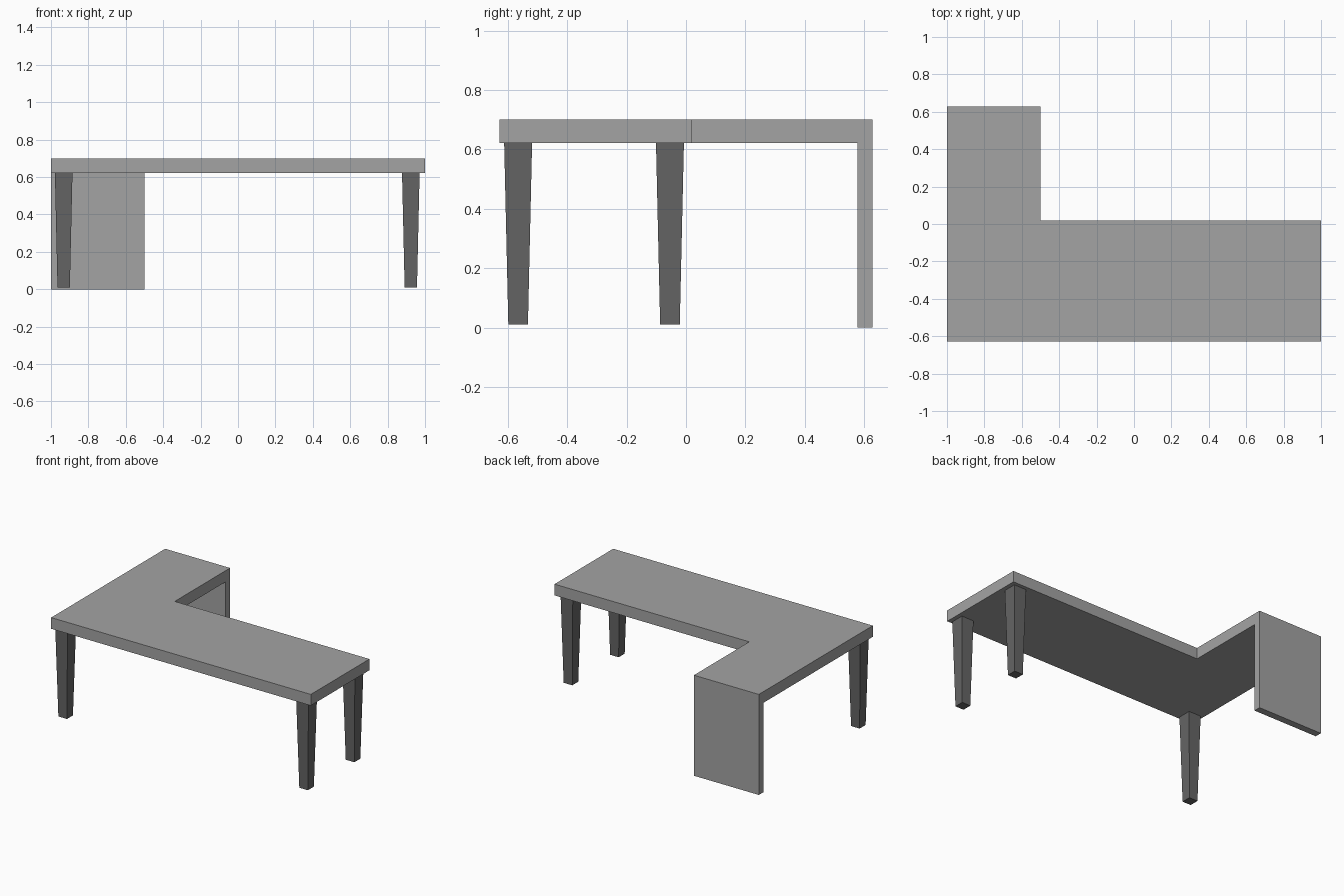
import bpy, bmesh

if "Cube" in bpy.data.objects:
    bpy.data.objects.remove(bpy.data.objects["Cube"])

UNDERSIDE, TOP = 0.622, 0.70
BACK, PANEL_FRONT, FRONT, INNER = 0.627, 0.578, -0.627, 0.018


def grey(name, value):
    mat = bpy.data.materials.new(name)
    mat.diffuse_color = (value, value, value, 1)
    mat.use_nodes = True
    mat.node_tree.nodes["Principled BSDF"].inputs["Base Color"].default_value = mat.diffuse_color
    return mat


def prism(name, bottom, top, mat):
    """Closed solid between two matching (x, y, z) outlines."""
    bm = bmesh.new()
    lo = [bm.verts.new(p) for p in bottom]
    hi = [bm.verts.new(p) for p in top]
    bm.faces.new(lo[::-1])
    bm.faces.new(hi)
    n = len(lo)
    for i in range(n):
        j = (i + 1) % n
        bm.faces.new((lo[i], lo[j], hi[j], hi[i]))
    bmesh.ops.recalc_face_normals(bm, faces=bm.faces)
    mesh = bpy.data.meshes.new(name)
    bm.to_mesh(mesh)
    bm.free()
    mesh.materials.append(mat)
    obj = bpy.data.objects.new(name, mesh)
    bpy.context.collection.objects.link(obj)
    return obj


def at_height(outline, z):
    return [(x, y, z) for x, y in outline]


def rect(x0, x1, y0, y1):
    return [(x0, y0), (x1, y0), (x1, y1), (x0, y1)]


board = grey("board_grey", 0.37)
dark = grey("leg_grey", 0.13)

# L-shaped desktop
desk = [(-1, FRONT), (1, FRONT), (1, INNER), (-0.5, INNER), (-0.5, BACK), (-1, BACK)]
prism("desktop", at_height(desk, UNDERSIDE), at_height(desk, TOP), board)

# Supporting panel flush with the end of the return
panel = rect(-1, -0.5, PANEL_FRONT, BACK)
prism("end_panel", at_height(panel, 0), at_height(panel, UNDERSIDE), board)

# Three square legs tapering toward the floor
legs = {
    "front_left_leg": (-0.932, -0.565),
    "front_right_leg": (0.924, -0.565),
    "back_right_leg": (0.924, -0.054),
}
for name, (x, y) in legs.items():
    foot, head = (rect(x - h, x + h, y - h, y + h) for h in (0.033, 0.047))
    prism(name, at_height(foot, 0.01), at_height(head, UNDERSIDE), dark)
